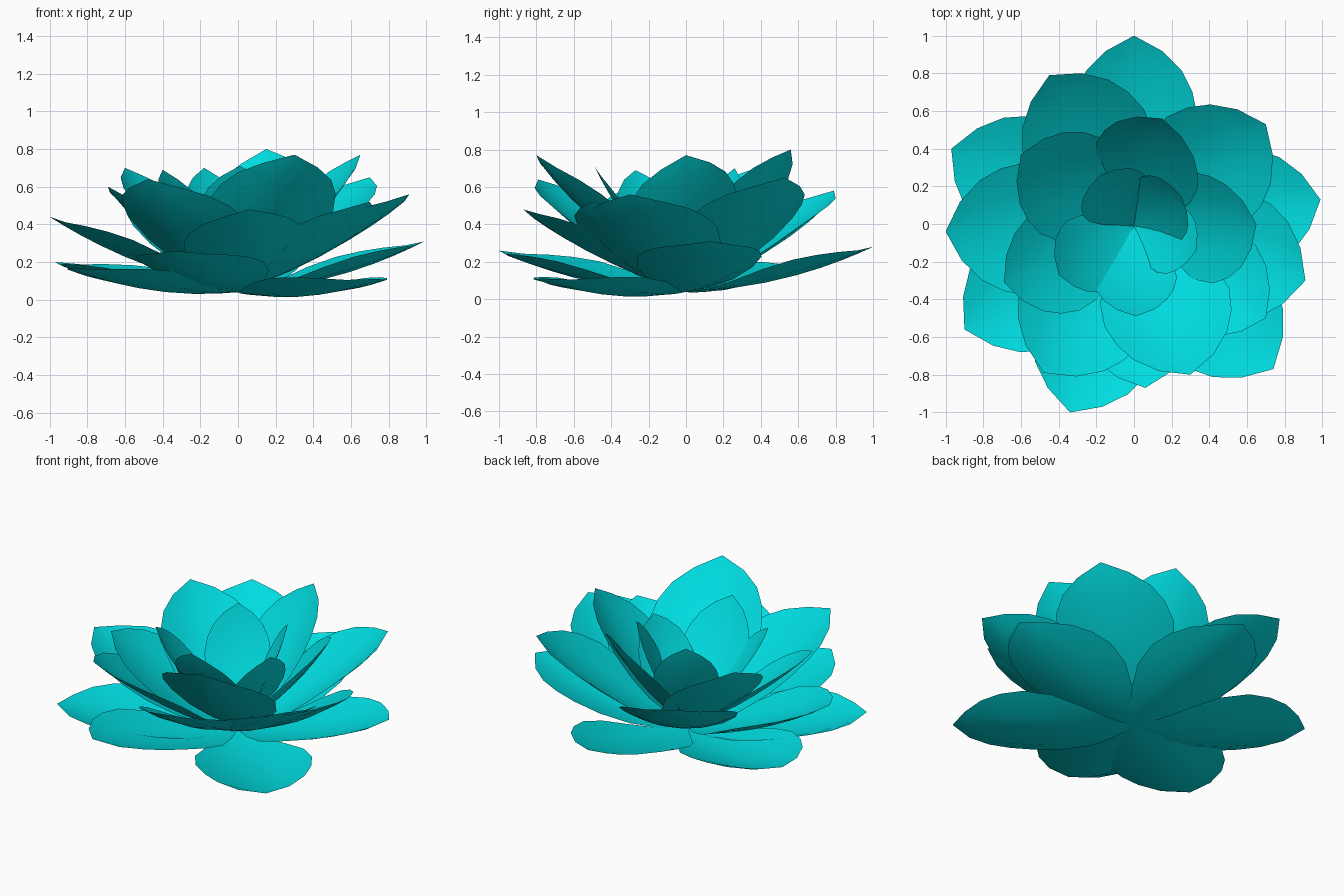
import bpy, bmesh, math
from mathutils import Vector

if "Cube" in bpy.data.objects:
    bpy.data.objects.remove(bpy.data.objects["Cube"])

mat = bpy.data.materials.new("teal")
mat.diffuse_color = (0.0, 0.72, 0.75, 1)
mat.use_nodes = True
mat.node_tree.nodes["Principled BSDF"].inputs["Base Color"].default_value = mat.diffuse_color

# half-width outline along a petal: (fraction of length, half width / max width)
OUTLINE = [(0, 0.02), (0.12, 0.34), (0.26, 0.68), (0.42, 0.93), (0.58, 1.0),
           (0.71, 0.92), (0.82, 0.75), (0.92, 0.44), (1, 0.0)]

# rings: name, base height, width / length, bow, petals (tip x, y, z, roll)
RINGS = [
    ("outer_petals", 0.04, 0.325, 0.21, [
        (0.74, -0.77, 0.11, 0), (0.99, 0.13, 0.31, 0), (0.0, 1.0, 0.28, 0),
        (-0.97, 0.40, 0.20, 0), (-0.90, -0.56, 0.17, 0), (-0.34, -1.0, 0.26, 0)]),
    ("middle_petals", 0.05, 0.33, 0.2, [
        (-1.0, -0.04, 0.44, 0), (0.06, -0.87, 0.48, 0.08), (0.91, -0.30, 0.56, 0),
        (0.70, 0.53, 0.65, 0), (-0.45, 0.79, 0.58, 0), (-0.48, -0.79, 0.64, 0)]),
    ("upper_petals", 0.06, 0.315, 0.2, [
        (0.30, -0.80, 0.77, -0.1), (0.65, 0.0, 0.77, 0.22), (0.15, 0.56, 0.80, -0.22),
        (-0.60, 0.37, 0.70, 0), (-0.69, -0.31, 0.60, -0.1), (0.70, -0.50, 0.52, 0)]),
    ("inner_petals", 0.08, 0.28, 0.2, [
        (0.01, -0.49, 0.71, 0), (0.33, -0.14, 0.64, 0), (0.25, 0.15, 0.72, 0),
        (-0.18, 0.26, 0.70, 0), (-0.40, -0.27, 0.69, 0)]),
]
ACROSS = [-1, -0.5, 0, 0.5, 1]
UP = Vector((0, 0, 1))


def add_petal(bm, tip, base_z, width, bow, roll):
    """Cupped pointed petal from the centre to the given tip."""
    base = Vector((0, -0.01, base_z))
    axis = Vector(tip) - base
    length = axis.length
    radial = Vector((axis.x, axis.y, 0)).normalized()
    flat = UP.cross(radial)
    up = axis.normalized().cross(flat)
    side = flat * math.cos(roll) + up * math.sin(roll)
    normal = up * math.cos(roll) - flat * math.sin(roll)
    rows = []
    for t, w in OUTLINE:
        centre = base + axis * t - up * (bow * length * t * (1 - t))
        if w == 0:
            rows.append([bm.verts.new(centre)] * len(ACROSS))
            continue
        row = []
        for a in ACROSS:
            y = a * w * width * length
            row.append(bm.verts.new(centre + side * y + normal * (0.75 * y * y)))
        rows.append(row)
    for r0, r1 in zip(rows, rows[1:]):
        for i in range(len(ACROSS) - 1):
            quad = [r0[i], r1[i], r1[i + 1], r0[i + 1]]
            face = bm.faces.new(list(dict.fromkeys(quad)))
            face.smooth = True
            face.normal_update()
            if face.normal.dot(normal) < 0:
                face.normal_flip()


for name, base_z, width, bow, petals in RINGS:
    bm = bmesh.new()
    for x, y, z, roll in petals:
        add_petal(bm, (x, y, z), base_z, width, bow, roll)
    me = bpy.data.meshes.new(name)
    bm.to_mesh(me)
    bm.free()
    me.materials.append(mat)
    bpy.context.collection.objects.link(bpy.data.objects.new(name, me))
